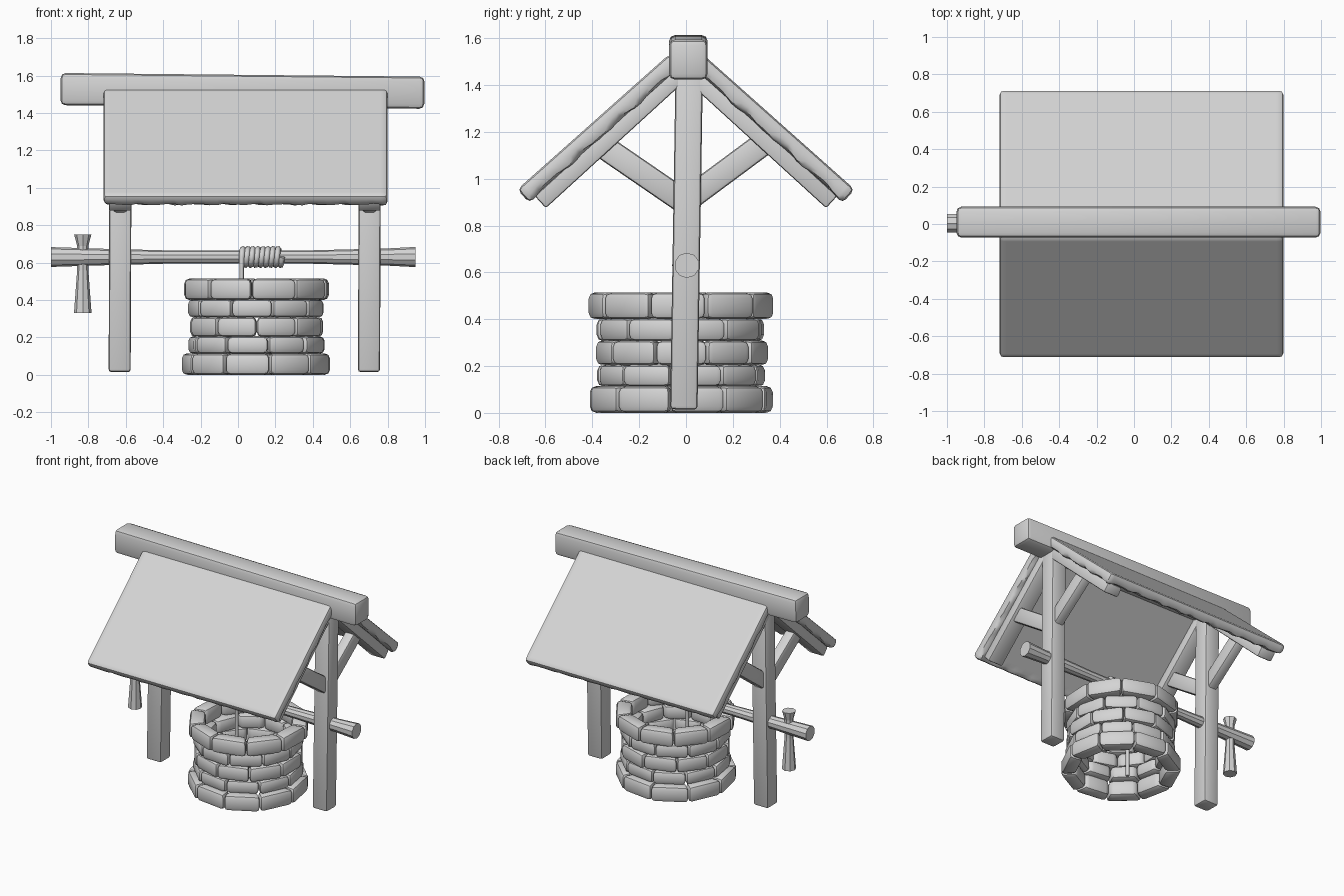
import bpy, bmesh, math, random
from mathutils import Matrix, Vector

random.seed(4)
cube = bpy.data.objects.get("Cube")
if cube:
    bpy.data.objects.remove(cube, do_unlink=True)

grey = bpy.data.materials.new("plain_grey")
grey.use_nodes = True
grey.diffuse_color = (0.66, 0.66, 0.66, 1)
grey.node_tree.nodes["Principled BSDF"].inputs["Base Color"].default_value = (0.66, 0.66, 0.66, 1)


def finish(name, bm, matrix=Matrix()):
    """Turn a bmesh into a smooth object with sharp edges kept."""
    bmesh.ops.recalc_face_normals(bm, faces=bm.faces)
    mesh = bpy.data.meshes.new(name)
    bm.to_mesh(mesh)
    bm.free()
    mesh.materials.append(grey)
    ob = bpy.data.objects.new(name, mesh)
    ob.matrix_world = matrix
    bpy.context.collection.objects.link(ob)
    bpy.ops.object.select_all(action='DESELECT')
    ob.select_set(True)
    bpy.context.view_layer.objects.active = ob
    bpy.ops.object.shade_smooth_by_angle(angle=math.radians(40))
    return ob


def round_edges(bm, width):
    edges = [e for e in bm.edges if e.calc_face_angle(0) > 0.8]
    bmesh.ops.bevel(bm, geom=edges, offset=width, segments=2, profile=0.5,
                    affect='EDGES', clamp_overlap=True)


def block(name, size, centre, tilt_x=0, tilt_y=0, bevel=0.015, wave=0):
    """Rounded box; wave makes the lower rim ragged."""
    bm = bmesh.new()
    bmesh.ops.create_cube(bm, size=1)
    bmesh.ops.scale(bm, vec=size, verts=bm.verts)
    round_edges(bm, bevel)
    if wave:
        for axis, count in ((0, 40), (1, 26)):
            normal = Vector((axis == 0, axis == 1, 0))
            for i in range(1, count):
                bmesh.ops.bisect_plane(bm, geom=bm.verts[:] + bm.edges[:] + bm.faces[:],
                                       plane_co=normal * size[axis] * (i / count - 0.5),
                                       plane_no=normal)
        for v in bm.verts:
            rim = max(abs(v.co.x) - size[0] / 2, abs(v.co.y) - size[1] / 2) > -bevel - 0.001
            if rim and v.co.z < 0:
                t = v.co.x * 1.3 + v.co.y
                v.co.z += wave * (math.sin(31 * t) + 0.6 * math.sin(53 * t + 1))
    matrix = (Matrix.Translation(centre) @ Matrix.Rotation(tilt_x, 4, 'X')
              @ Matrix.Rotation(tilt_y, 4, 'Y'))
    return finish(name, bm, matrix)


def plank(name, x, start, end, width, height, **kw):
    """Box whose centre line runs between two (y, z) points."""
    a, b = Vector(start), Vector(end)
    mid, run = (a + b) / 2, b - a
    if run.x < 0:
        run = -run
    return block(name, (width, run.length, height), (x, mid.x, mid.y),
                 tilt_x=math.atan2(run.y, run.x), **kw)


def turned(name, profile, matrix, sides=10):
    """Faceted pole from (height, radius) pairs along z."""
    bm = bmesh.new()
    rings = [[bm.verts.new((r * math.cos(math.tau * k / sides),
                            r * math.sin(math.tau * k / sides), h)) for k in range(sides)]
             for h, r in profile]
    for lo, hi in zip(rings, rings[1:]):
        for k in range(sides):
            n = (k + 1) % sides
            bm.faces.new((lo[k], lo[n], hi[n], hi[k]))
    bm.faces.new(rings[0])
    bm.faces.new(rings[-1])
    ob = finish(name, bm, matrix)
    ob.data.shade_flat()
    return ob


# Stone ring: five courses of wedge-shaped blocks
def stone(name, a0, a1, r_in, r_out, z0, z1):
    bm = bmesh.new()
    corners = [(r_in, a0), (r_out, a0), (r_out, a1), (r_in, a1)]
    low, high = [[bm.verts.new((0.099 + r * math.sin(a), -0.02 - r * math.cos(a), z))
                  for r, a in corners] for z in (z0, z1)]
    bm.faces.new(low)
    bm.faces.new(high)
    for k in range(4):
        n = (k + 1) % 4
        bm.faces.new((low[k], low[n], high[n], high[k]))
    bmesh.ops.recalc_face_normals(bm, faces=bm.faces)
    round_edges(bm, 0.027)
    finish(name, bm)


courses = [(0, 0.115, 0.405, 11), (0.112, 0.207, 0.37, -26), (0.203, 0.31, 0.375, 0),
           (0.306, 0.405, 0.37, 14), (0.4, 0.515, 0.405, -3)]
for c, (z0, z1, radius, turn) in enumerate(courses):
    cuts = [math.radians(turn + 36 * k + random.uniform(-1, 1)) for k in range(10)]
    cuts.append(cuts[0] + math.tau)
    for k in range(10):
        r = radius + random.uniform(-0.006, 0.004)
        stone(f"stone_{c + 1}_{k + 1}", cuts[k] + 0.002, cuts[k + 1] - 0.002,
              radius - 0.108, r, z0, z1)

# Posts, braces and rafters on both ends
for side, x in (("right", -0.63), ("left", 0.703)):
    block(f"{side}_post", (0.118, 0.117, 1.42), (x, 0.002, 0.725), tilt_x=-0.016, tilt_y=0.004)
    plank(f"{side}_front_brace", x, (0, 0.895), (-0.36, 1.142), 0.075, 0.104)
    plank(f"{side}_back_brace", x, (0, 0.905), (0.36, 1.172), 0.075, 0.104)
    for end, s in (("front", -1), ("back", 1)):
        plank(f"{side}_{end}_rafter", x, (0, 1.468), (s * 0.622, 0.9), 0.12, 0.07, bevel=0.01)

# Roof boards and ridge beam
for end, s in (("front", -1), ("back", 1)):
    plank(f"{end}_roof", 0.04, (s * 0.045, 1.508), (s * 0.697, 0.928), 1.52, 0.07,
          bevel=0.022, wave=0.005)
block("ridge_beam", (1.945, 0.165, 0.172), (0.024, 0.01, 1.518), tilt_y=0.01, bevel=0.026)

# Axle and crank handle
turned("axle", [(-1, 0.053), (-0.75, 0.045), (-0.4, 0.036), (0.4, 0.036), (0.8, 0.046),
                (0.95, 0.054)],
       Matrix.Translation((0, 0.004, 0.63)) @ Matrix.Rotation(math.pi / 2, 4, 'Y'))
turned("crank_handle", [(0.33, 0.047), (0.56, 0.03), (0.69, 0.03), (0.75, 0.046)],
       Matrix.Translation((-0.83, 0.004, 0)), sides=8)

# Rope wound on the axle and hanging into the well
turns, steps = 8, 12
path = []
for i in range(turns * steps + 1):
    a = math.tau * i / steps
    path.append((0.235 - 0.215 * i / (turns * steps), -0.043 * math.cos(a),
                 0.63 - 0.043 * math.sin(a), 1))
path += [(0.02, -0.043, 0.57, 0.75), (0.02, -0.043, 0.02, 0.75)]
curve = bpy.data.curves.new("rope", 'CURVE')
curve.dimensions = '3D'
curve.bevel_depth = 0.0165
curve.bevel_resolution = 1
curve.use_fill_caps = True
spline = curve.splines.new('POLY')
spline.points.add(len(path) - 1)
for point, (x, y, z, r) in zip(spline.points, path):
    point.co = (x, y, z, 1)
    point.radius = r
curve.materials.append(grey)
rope = bpy.data.objects.new("rope", curve)
bpy.context.collection.objects.link(rope)
